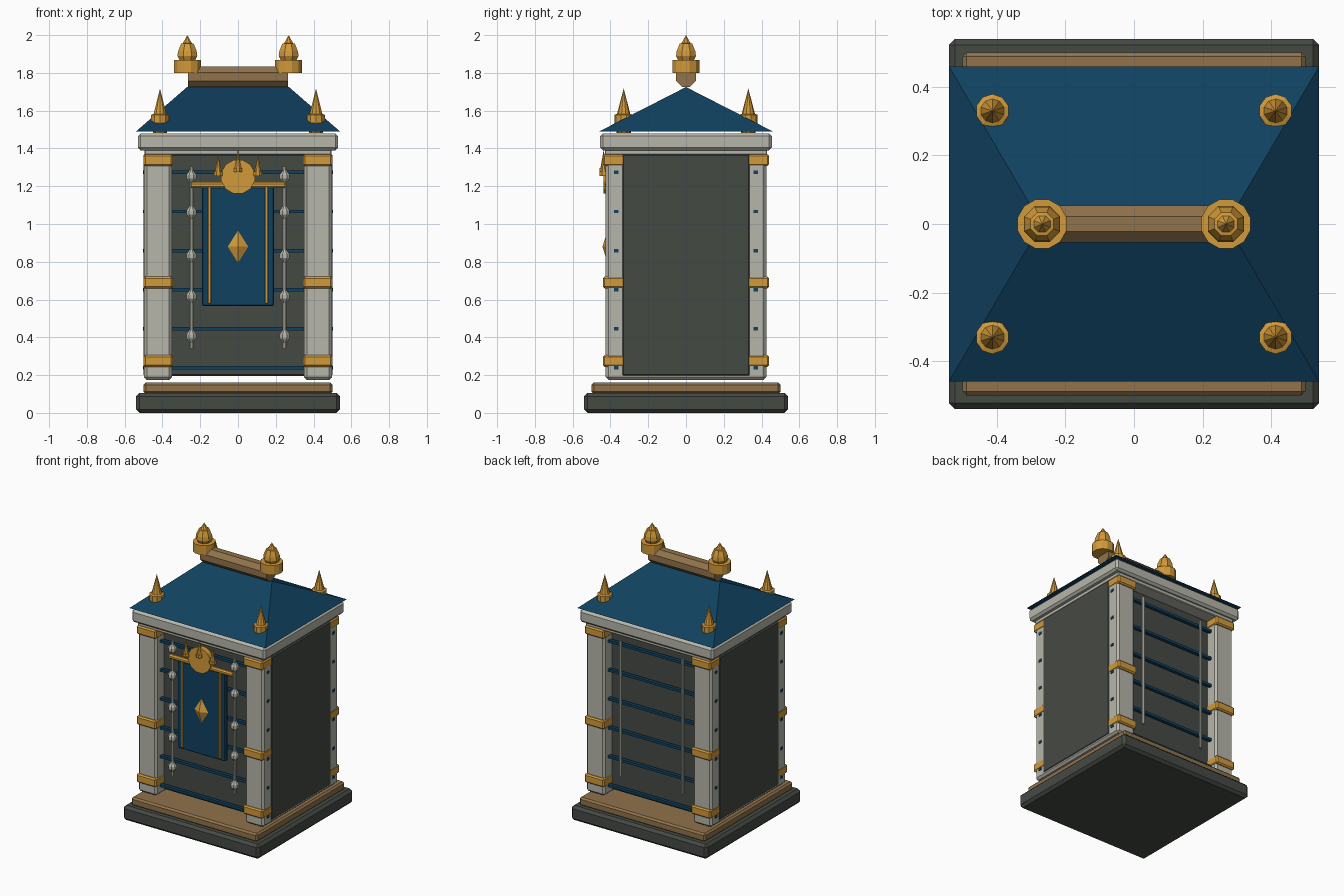
import bpy, bmesh, math
from mathutils import Matrix

if "Cube" in bpy.data.objects:
    bpy.data.objects.remove(bpy.data.objects["Cube"], do_unlink=True)


def material(name, rgb):
    m = bpy.data.materials.new(name)
    m.use_nodes = True
    m.diffuse_color = (*rgb, 1)
    node = next(n for n in m.node_tree.nodes if n.type == 'BSDF_PRINCIPLED')
    node.inputs["Base Color"].default_value = (*rgb, 1)
    return m


BLUE = material("deep blue", (0.005, 0.053, 0.115))
DARK = material("dark slate", (0.060, 0.068, 0.057))
LIGHT = material("pale stone", (0.47, 0.47, 0.41))
GOLD = material("gold", (0.65, 0.325, 0.042))
BROWN = material("bronze", (0.28, 0.17, 0.07))


def add(name, bm, mat):
    bmesh.ops.recalc_face_normals(bm, faces=bm.faces)
    me = bpy.data.meshes.new(name)
    bm.to_mesh(me)
    bm.free()
    me.materials.append(mat)
    ob = bpy.data.objects.new(name, me)
    bpy.context.collection.objects.link(ob)
    return ob


def box(name, x, y, z, mat, bevel=0.0):
    """Box from (min, max) ranges, with chamfered edges."""
    bm = bmesh.new()
    size = (x[1] - x[0], y[1] - y[0], z[1] - z[0])
    mid = (sum(x) / 2, sum(y) / 2, sum(z) / 2)
    bmesh.ops.create_cube(bm, size=1, matrix=Matrix.Translation(mid) @ Matrix.Diagonal((*size, 1)))
    if bevel:
        bmesh.ops.bevel(bm, geom=bm.edges[:], offset=bevel, segments=1, affect='EDGES')
    return add(name, bm, mat)


def lathe(name, profile, place, sides, mat):
    """Faceted turned part from (radius, height) points about z."""
    bm = bmesh.new()
    rings = []
    for r, h in profile:
        if r == 0:
            rings.append([bm.verts.new((0, 0, h))] * sides)
        else:
            angles = [math.tau * (i + 0.5) / sides for i in range(sides)]
            rings.append([bm.verts.new((r * math.cos(a), r * math.sin(a), h)) for a in angles])
    for low, high in zip(rings, rings[1:]):
        for i in range(sides):
            j = (i + 1) % sides
            bm.faces.new(list(dict.fromkeys((low[i], low[j], high[j], high[i]))))
    for ring in (rings[0], rings[-1]):
        if ring[0] != ring[1]:
            bm.faces.new(ring)
    bm.transform(place)
    return add(name, bm, mat)


def at(x, y, z):
    return Matrix.Translation((x, y, z))


ALONG_X = Matrix.Rotation(math.pi / 2, 4, 'Y')
FORWARD = Matrix.Rotation(math.pi / 2, 4, 'X')

# Stepped base
box("base_slab", (-.54, .54), (-.54, .54), (0, .105), DARK, .018)
box("base_step", (-.5, .5), (-.5, .5), (.1, .16), BROWN, .012)

# Core and cornice
box("cabinet_core", (-.501, .501), (-.34, .34), (.195, 1.37), DARK, .008)
box("cornice_neck", (-.495, .495), (-.43, .43), (1.365, 1.395), LIGHT, .005)
box("cornice", (-.53, .53), (-.455, .455), (1.39, 1.48), LIGHT, .015)

# Side frames and their gold bands
for side, s in (("left", 1), ("right", -1)):
    box(f"{side}_frame", sorted((s * .35, s * .497)), (-.425, .425), (.175, 1.37), LIGHT, .014)
    for level, z in (("lower", .275), ("middle", .69), ("upper", 1.338)):
        box(f"{side}_{level}_band", sorted((s * .345, s * .5)), (-.44, .44),
            (z - .031, z + .031), GOLD, .009)

# Blue cross rails and pale upright rods, front and back
for face, s in (("front", -1), ("back", 1)):
    for i in range(6):
        z = .238 + i * .207
        box(f"{face}_rail_{i + 1}", (-.502, .502), (s * .37 - .012, s * .37 + .012),
            (z - .009, z + .009), BLUE)
    for side, x in (("left", .247), ("right", -.247)):
        lathe(f"{face}_{side}_rod", [(.011, .34), (.011, 1.305)], at(x, s * .39, 0), 8, LIGHT)

# Knobs on the front rods
for side, x in (("left", .247), ("right", -.247)):
    for i, z in enumerate((.405, .615, .83, 1.06, 1.25)):
        lathe(f"{side}_rod_knob_{i + 1}", [(.011, -.034), (.029, -.01), (.029, .01), (.011, .034)],
              at(x, -.39, z), 8, LIGHT)

# Hanging banner with trim and diamond
box("banner", (-.19, .19), (-.415, -.385), (.565, 1.2), BLUE, .006)
for side, x in (("left", .15), ("right", -.15)):
    box(f"banner_{side}_trim", (x - .008, x + .008), (-.424, -.41), (.58, 1.2), GOLD, .003)
lathe("banner_rod", [(.017, -.25), (.017, .25)], at(0, -.412, 1.206) @ ALONG_X, 8, GOLD)
lathe("banner_diamond", [(0, -.095), (.06, 0), (0, .095)],
      at(0, -.412, .88) @ Matrix.Diagonal((1, .5, 1, 1)) @ Matrix.Rotation(math.pi / 4, 4, 'Z'),
      4, GOLD)

# Medallion with crown spikes
lathe("medallion", [(.092, -.018), (.092, .018)], at(0, -.42, 1.25) @ FORWARD, 12, GOLD)
for name, x, z in (("left", .105, 1.255), ("middle", 0, 1.275), ("right", -.105, 1.255)):
    lathe(f"crown_{name}_spike", [(.024, 0), (.024, .022), (.018, .022), (0, .118)],
          at(x, -.436, z), 8, GOLD)

# Hipped roof
bm = bmesh.new()
eave = [bm.verts.new((x * .54, y * .46, 1.49)) for x, y in ((-1, -1), (1, -1), (1, 1), (-1, 1))]
ridge = [bm.verts.new((x, 0, 1.725)) for x in (-.27, .27)]
a, b, c, d = eave
for face in ((a, b, ridge[1], ridge[0]), (c, d, ridge[0], ridge[1]), (b, c, ridge[1]),
             (d, a, ridge[0]), (d, c, b, a)):
    bm.faces.new(face)
add("roof", bm, BLUE)

# Ridge beam and its urn finials
lathe("ridge_beam", [(.058, -.265), (.058, .265)], at(0, 0, 1.78) @ ALONG_X, 8, BROWN)
for side, x in (("left", .268), ("right", -.268)):
    lathe(f"ridge_{side}_collar", [(.074, 1.8), (.074, 1.868)], at(x, 0, 0), 12, GOLD)
    lathe(f"ridge_{side}_urn",
          [(.044, 1.865), (.057, 1.89), (.053, 1.915), (.036, 1.955), (.026, 1.957), (0, 2)],
          at(x, 0, 0), 8, GOLD)

# Corner finials
for depth, y in (("front", -.33), ("back", .33)):
    for side, x in (("left", .413), ("right", -.413)):
        lathe(f"{depth}_{side}_finial",
              [(.038, 1.483), (.049, 1.54), (.049, 1.578), (.035, 1.583), (0, 1.718)],
              at(x, y, 0), 10, GOLD)
